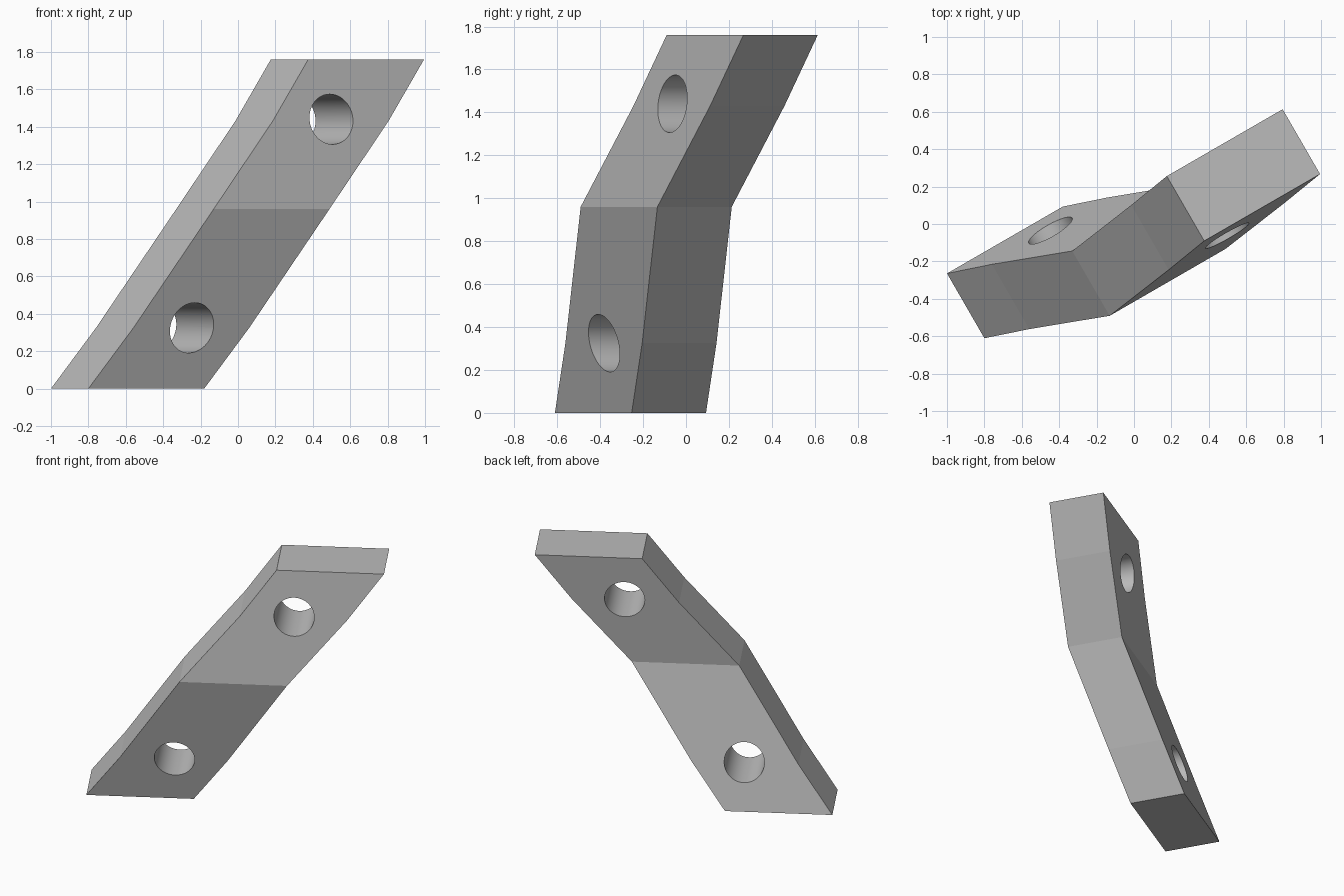
import bpy, bmesh, math
from mathutils import Vector, Matrix

cube = bpy.data.objects.get("Cube")
if cube:
    bpy.data.objects.remove(cube, do_unlink=True)

# One plain grey for the whole part
grey = bpy.data.materials.new("plain_grey")
grey.use_nodes = True
colour = (0.5, 0.5, 0.5, 1)
grey.diffuse_color = colour
grey.node_tree.nodes["Principled BSDF"].inputs["Base Color"].default_value = colour

# Horizontal axes of the plate: along its width and through its thickness
across = Vector((math.cos(math.radians(30)), 0.5, 0))
through = Vector((-0.5, math.cos(math.radians(30)), 0))
WIDTH, DEPTH = 0.715, 0.4
HOLE_RADIUS = 0.134


def make_object(name, bm):
    mesh = bpy.data.meshes.new(name)
    bm.to_mesh(mesh)
    bm.free()
    mesh.materials.append(grey)
    obj = bpy.data.objects.new(name, mesh)
    bpy.context.collection.objects.link(obj)
    return obj


# Bent plate: the same rectangle stacked along a leaning path
# (offset across, offset through, height) of the front left corner
path = [(-0.998, -0.129, 0), (-0.765, -0.207, 0.325), (-0.358, -0.36, 0.96),
        (0.038, -0.305, 1.43), (0.28, -0.266, 1.76)]
bm = bmesh.new()
rings = []
for u, s, z in path:
    corner = across * u + through * s + Vector((0, 0, z))
    sides = [(0, 0), (WIDTH, 0), (WIDTH, DEPTH), (0, DEPTH)]
    rings.append([bm.verts.new(corner + across * a + through * b) for a, b in sides])
for low, high in zip(rings, rings[1:]):
    for i in range(4):
        j = (i + 1) % 4
        bm.faces.new((low[i], low[j], high[j], high[i]))
bm.faces.new(rings[0][::-1])
bm.faces.new(rings[-1])
bmesh.ops.recalc_face_normals(bm, faces=bm.faces)
plate = make_object("bent_plate", bm)

# Two round through holes, bored level through the thickness
for name, centre in (("lower_hole_cutter", (-0.245, -0.385, 0.325)),
                     ("upper_hole_cutter", (0.5, -0.066, 1.44))):
    bm = bmesh.new()
    turn = through.to_track_quat("Z", "Y").to_matrix().to_4x4()
    middle = Vector(centre) + through * DEPTH / 2
    bmesh.ops.create_cone(bm, cap_ends=True, segments=64, radius1=HOLE_RADIUS,
                          radius2=HOLE_RADIUS, depth=1.2,
                          matrix=Matrix.Translation(middle) @ turn)
    for face in bm.faces:
        face.smooth = len(face.verts) == 4
    cutter = make_object(name, bm)
    cutter.hide_render = True
    bore = plate.modifiers.new("bore", "BOOLEAN")
    bore.operation = "DIFFERENCE"
    bore.solver = "EXACT"
    bore.object = cutter
    bpy.context.view_layer.objects.active = plate
    bpy.ops.object.modifier_apply(modifier=bore.name)
    bpy.data.objects.remove(cutter, do_unlink=True)
